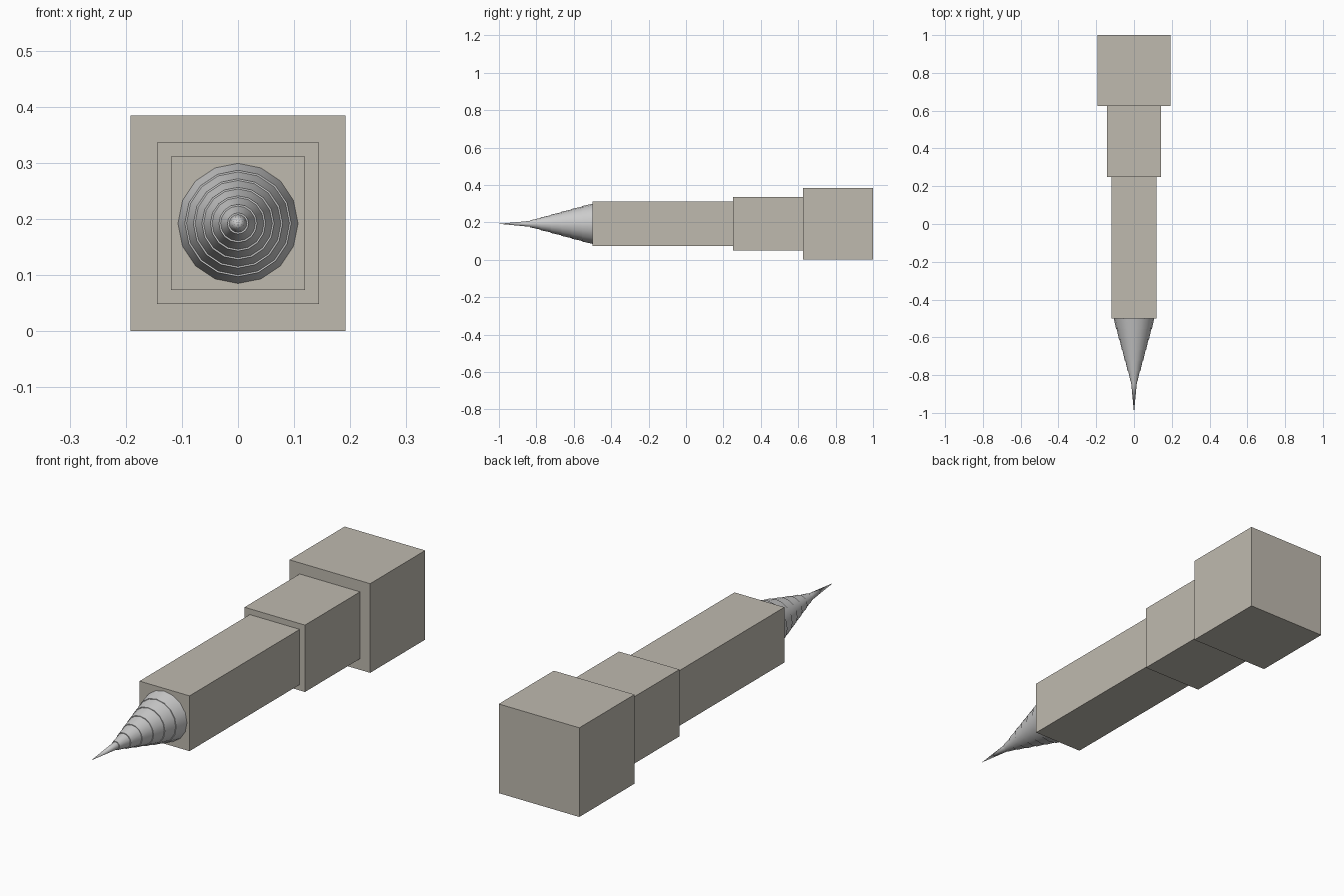
import bpy, bmesh, math
from mathutils import Matrix

if "Cube" in bpy.data.objects:
    bpy.data.objects.remove(bpy.data.objects["Cube"])

ZC = 0.192  # height of the long axis

stone = bpy.data.materials.new("warm_grey")
stone.diffuse_color = (0.52, 0.49, 0.43, 1)
stone.use_nodes = True
stone.node_tree.nodes["Principled BSDF"].inputs["Base Color"].default_value = stone.diffuse_color


def add_object(name, bm):
    bmesh.ops.recalc_face_normals(bm, faces=bm.faces)
    mesh = bpy.data.meshes.new(name)
    bm.to_mesh(mesh)
    bm.free()
    obj = bpy.data.objects.new(name, mesh)
    bpy.context.collection.objects.link(obj)
    return obj


def block(name, half, y0, y1):
    bm = bmesh.new()
    size = Matrix.Diagonal((2 * half, y1 - y0, 2 * half, 1))
    bmesh.ops.create_cube(bm, size=1, matrix=Matrix.Translation((0, (y0 + y1) / 2, ZC)) @ size)
    add_object(name, bm).data.materials.append(stone)


# Stepped square body
block("rear_block", 0.192, 0.625, 1.0)
block("middle_block", 0.144, 0.25, 0.625)
block("front_shaft", 0.119, -0.5, 0.25)

# Drill bit: lathed profile of tapered rings with small front-facing ledges
SIDES, RINGS = 16, 6
profile = []  # (y, radius) from base to tip
for i in range(RINGS):
    y = -0.5 - i * 0.0555
    r = 0.107 - i * 0.0152
    profile += [(y, r), (y - 0.0555, r - 0.0122), (y - 0.0555, r - 0.0152)]
profile = [p for k, p in enumerate(profile) if k == 0 or k % 3 != 0]

bm = bmesh.new()
loops = []
for y, r in profile:
    loops.append([bm.verts.new((r * math.sin(a), y, ZC + r * math.cos(a)))
                  for a in (2 * math.pi * k / SIDES for k in range(SIDES))])
tip = bm.verts.new((0, -1.0, ZC))
for a, b in zip(loops, loops[1:]):
    for k in range(SIDES):
        n = (k + 1) % SIDES
        bm.faces.new((a[k], a[n], b[n], b[k]))
for k in range(SIDES):
    bm.faces.new((loops[-1][k], loops[-1][(k + 1) % SIDES], tip))
bm.faces.new(loops[0])
bit = add_object("drill_bit", bm)

bpy.context.view_layer.objects.active = bit
bit.select_set(True)
bpy.ops.object.shade_smooth_by_angle(angle=math.radians(30))
